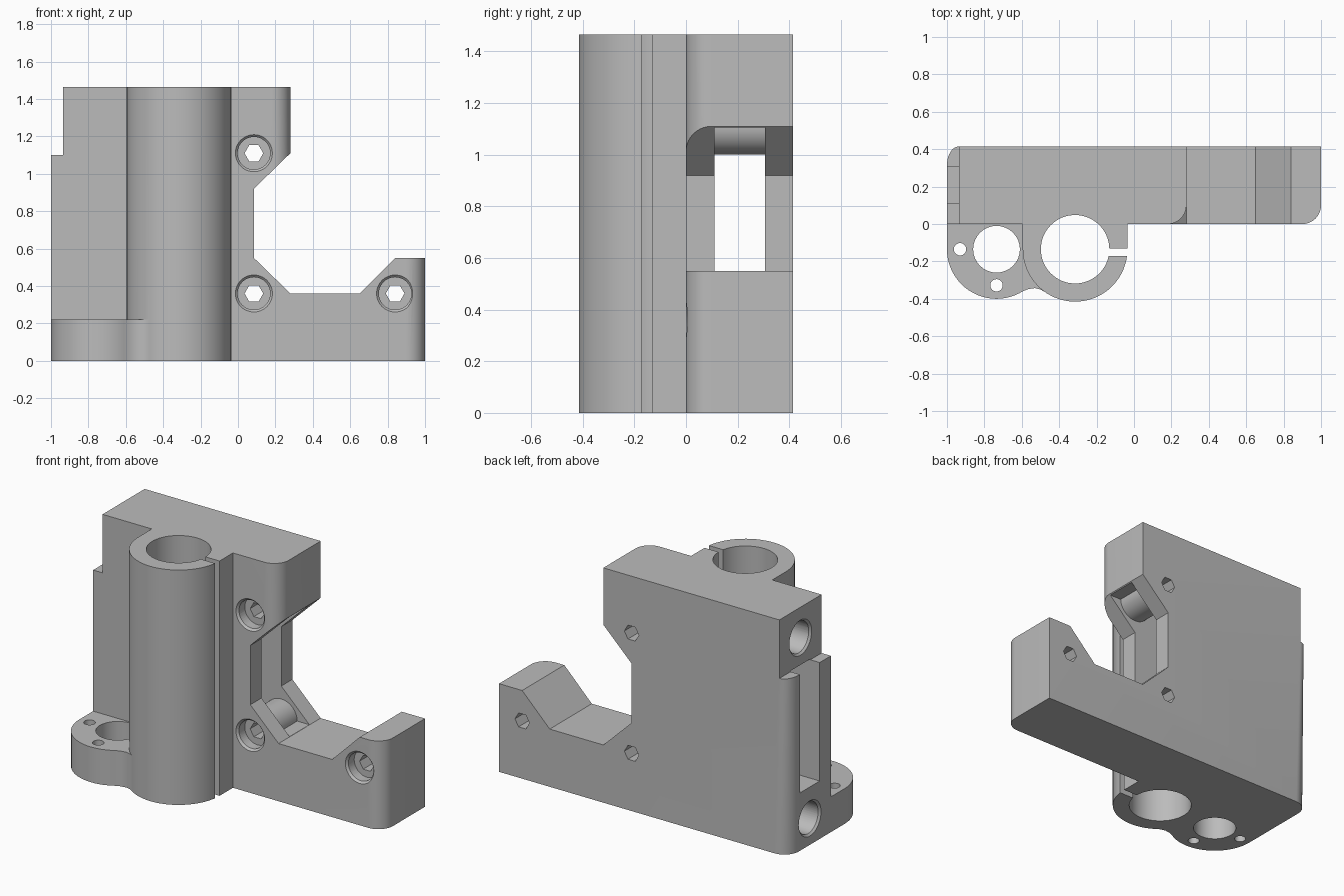
import bpy, bmesh, math
from mathutils import Matrix, Vector

if "Cube" in bpy.data.objects:
    bpy.data.objects.remove(bpy.data.objects["Cube"])

grey = bpy.data.materials.new("plain grey")
grey.diffuse_color = (0.5, 0.5, 0.5, 1)
grey.use_nodes = True
grey.node_tree.nodes["Principled BSDF"].inputs["Base Color"].default_value = grey.diffuse_color
H, B = 1.465, 0.415          # total height, back face


def finish(bm, name):
    bmesh.ops.recalc_face_normals(bm, faces=bm.faces)
    me = bpy.data.meshes.new(name)
    bm.to_mesh(me)
    bm.free()
    me.materials.append(grey)
    ob = bpy.data.objects.new(name, me)
    bpy.context.collection.objects.link(ob)
    return ob


def prism(name, pts, a, b, axis="z"):
    """Extrude a closed profile (xy along z, or xz along y) from a to b."""
    bm = bmesh.new()
    place = (lambda p, t: (p[0], p[1], t)) if axis == "z" else (lambda p, t: (p[0], t, p[1]))
    face = bm.faces.new([bm.verts.new(place(p, a)) for p in pts])
    out = bmesh.ops.extrude_face_region(bm, geom=[face])
    step = Vector(place((0, 0), b - a))
    bmesh.ops.translate(bm, vec=step, verts=[v for v in out["geom"] if isinstance(v, bmesh.types.BMVert)])
    return finish(bm, name)


def rod(name, start, end, r1, r2=None, sides=48):
    """Cylinder or cone between two points."""
    start, end = Vector(start), Vector(end)
    d = end - start
    rot = d.to_track_quat("Z", "Y").to_matrix().to_4x4()
    bm = bmesh.new()
    bmesh.ops.create_cone(bm, cap_ends=True, segments=sides, radius1=r1,
                          radius2=r1 if r2 is None else r2, depth=d.length,
                          matrix=Matrix.Translation((start + end) / 2) @ rot)
    return finish(bm, name)


def box(name, x, y, z):
    return prism(name, [(x[0], y[0]), (x[1], y[0]), (x[1], y[1]), (x[0], y[1])], *z)


def combine(target, tool, op):
    m = target.modifiers.new(op, "BOOLEAN")
    m.operation, m.solver, m.object = op, "EXACT", tool
    bpy.context.view_layer.objects.active = target
    bpy.ops.object.modifier_apply(modifier=m.name)
    bpy.data.objects.remove(tool, do_unlink=True)


def half_round(cx, cy, r, back, n=32):
    """Front half circle with straight sides running to the back."""
    arc = [(cx + r * math.cos(math.pi * (1 + i / n)), cy + r * math.sin(math.pi * (1 + i / n)))
           for i in range(n + 1)]
    return arc + [(cx + r, back), (cx - r, back)]


# Main plate with the notched outline
outline = [(-1, 0), (1, 0), (1, .55), (.84, .55), (.65, .36), (.28, .36), (.085, .55),
           (.085, .92), (.28, 1.11), (.28, H), (-.935, H), (-.935, 1.1), (-1, 1.1)]
bracket = prism("bracket_body", outline, 0, B, "y")

# Rounded upright corners of the plate
bm = bmesh.new()
bm.from_mesh(bracket.data)
corners = [(1, 0), (.28, 0), (-1, B)]
sel = [e for e in bm.edges
       if abs(e.verts[0].co.z - e.verts[1].co.z) > .2
       and any(all(abs(v.co.x - x) < .001 and abs(v.co.y - y) < .001 for v in e.verts)
               for x, y in corners)]
bmesh.ops.bevel(bm, geom=sel, offset=.1, segments=10, profile=.5, affect="EDGES")
bm.to_mesh(bracket.data)
bm.free()

# Long slot through the plate, crossed by two screw bosses
combine(bracket, box("slot", (-1.1, .5), (.11, .305), (.361, 1.105)), "DIFFERENCE")
for z in (.36, 1.11):
    combine(bracket, rod("boss", (.085, .1, z), (.085, .315, z), .11), "UNION")

# Bearing holder, nut flange and the fillet between them
BX, NX, CY = -.315, -.735, -.135
combine(bracket, prism("holder", half_round(BX, CY, .28, .04), 0, H), "UNION")
combine(bracket, prism("flange", half_round(NX, CY, .265, .03), 0, .22), "UNION")
web = [(-.64, -.382), (-.6, -.362), (-.565, -.348), (-.53, -.343), (-.5, -.35), (-.465, -.37),
       (-.5, -.22), (-.64, -.28)]
combine(bracket, prism("web", web, 0, .22), "UNION")

# Upright bores, clamp slit and flange screw holes
for x, y, r, top in [(BX, CY, .183, 2), (NX, CY, .125, .3),
                     (-.93, CY, .033, .3), (NX, -.328, .033, .3)]:
    if top < 1:
        combine(bracket, rod("bore", (x, y, -.1), (x, y, top), r, sides=32), "DIFFERENCE")
    else:
        combine(bracket, rod("bore", (x, y, -.1), (x, y, top), r, sides=64), "DIFFERENCE")
combine(bracket, box("slit", (BX + .1, .1), (CY - .037, CY + .003), (-.1, 2)), "DIFFERENCE")

# Blind rod sockets in the left side with chamfered mouths
for x, z in [(-1, .165), (-.935, 1.275)]:
    combine(bracket, rod("socket", (x - .1, .207, z), (.2, .207, z), .098), "DIFFERENCE")
    combine(bracket, rod("mouth", (x - .02, .207, z), (x + .02, .207, z), .13, .09), "DIFFERENCE")

# Screw recesses: chamfer, counterbore and hexagonal through hole
for x, z in [(.085, .36), (.085, 1.11), (.84, .36)]:
    combine(bracket, rod("recess", (x, -.1, z), (x, .07, z), .087), "DIFFERENCE")
    combine(bracket, rod("chamfer", (x, -.02, z), (x, .02, z), .118, .08), "DIFFERENCE")
    hexagon = [(x + .05 * math.cos(math.radians(60 * i)), z + .05 * math.sin(math.radians(60 * i)))
               for i in range(6)]
    combine(bracket, prism("hex", hexagon, -.1, .6, "y"), "DIFFERENCE")

bpy.ops.object.select_all(action="DESELECT")
bracket.select_set(True)
bpy.context.view_layer.objects.active = bracket
bpy.ops.object.shade_smooth_by_angle(angle=math.radians(25))
